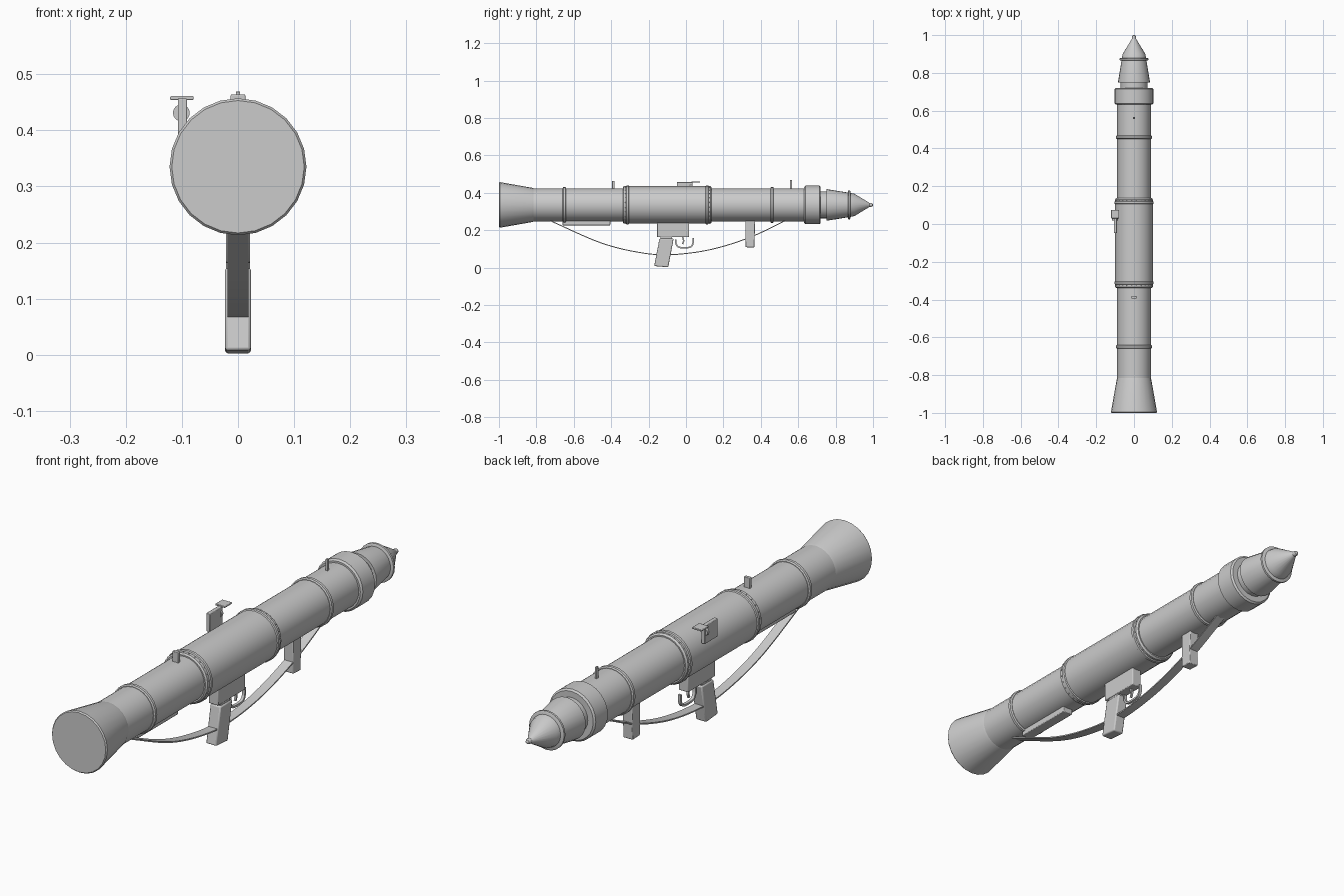
import bpy, bmesh, math
from mathutils import Vector, Matrix

if "Cube" in bpy.data.objects:
    bpy.data.objects.remove(bpy.data.objects["Cube"])

AXIS_Z = 0.335
grey = bpy.data.materials.new("light_grey_metal")
grey.use_nodes = True
COLOUR = (0.6, 0.6, 0.6, 1)
grey.diffuse_color = COLOUR
grey.node_tree.nodes["Principled BSDF"].inputs["Base Color"].default_value = COLOUR


def finish(name, bm, bevel=0.0):
    bmesh.ops.recalc_face_normals(bm, faces=bm.faces)
    mesh = bpy.data.meshes.new(name)
    bm.to_mesh(mesh)
    bm.free()
    mesh.materials.append(grey)
    obj = bpy.data.objects.new(name, mesh)
    bpy.context.collection.objects.link(obj)
    if bevel:
        mod = obj.modifiers.new("bevel", "BEVEL")
        mod.width, mod.segments = bevel, 2
    bpy.ops.object.select_all(action="DESELECT")
    obj.select_set(True)
    bpy.context.view_layer.objects.active = obj
    bpy.ops.object.shade_smooth_by_angle(angle=math.radians(35))
    return obj


def turned(name, profile, sides=24):
    """Closed solid turned about the barrel axis from (y, radius) points."""
    bm = bmesh.new()
    rings = []
    for y, r in profile:
        rings.append([bm.verts.new((r * math.sin(a), y, AXIS_Z + r * math.cos(a)))
                      for a in (2 * math.pi * i / sides for i in range(sides))])
    for a, b in zip(rings, rings[1:]):
        for i in range(sides):
            j = (i + 1) % sides
            bm.faces.new((a[i], a[j], b[j], b[i]))
    bm.faces.new(rings[0])
    bm.faces.new(rings[-1])
    return finish(name, bm)


def band(name, y, radius, half):
    """Rounded hoop around the barrel."""
    low = radius - 0.005
    return turned(name, [(y - half, low), (y - half * 0.6, radius),
                         (y + half * 0.6, radius), (y + half, low)])


def side_plate(name, outline, half_width, x=0.0, bevel=0.0):
    """Side outline of (y, z) points given thickness across x."""
    bm = bmesh.new()
    face = bm.faces.new([bm.verts.new((x - half_width, y, z)) for y, z in outline])
    moved = bmesh.ops.extrude_face_region(bm, geom=[face])["geom"]
    bmesh.ops.translate(bm, vec=(2 * half_width, 0, 0),
                        verts=[v for v in moved if isinstance(v, bmesh.types.BMVert)])
    return finish(name, bm, bevel)


def box(name, x, y0, y1, z0, z1, half_width, bevel=0.0):
    return side_plate(name, [(y0, z0), (y1, z0), (y1, z1), (y0, z1)], half_width, x, bevel)


def ribbon(name, points, half_width, thickness, steps=8):
    """Flat strip following a smooth side path."""
    pts = [Vector(p) for p in points]
    pts = [2 * pts[0] - pts[1]] + pts + [2 * pts[-1] - pts[-2]]
    path = []
    for a, b, c, d in zip(pts, pts[1:], pts[2:], pts[3:]):
        for s in range(steps):
            t = s / steps
            path.append(0.5 * (2 * b + (c - a) * t + (2 * a - 5 * b + 4 * c - d) * t * t
                               + (3 * b - a - 3 * c + d) * t ** 3))
    path.append(pts[-2])
    bm = bmesh.new()
    loops = []
    for i, p in enumerate(path):
        along = (path[min(i + 1, len(path) - 1)] - path[max(i - 1, 0)]).normalized()
        off = Vector((-along.y, along.x)) * thickness / 2
        loops.append([bm.verts.new((x, q.x, q.y)) for x, q in
                      ((-half_width, p - off), (half_width, p - off),
                       (half_width, p + off), (-half_width, p + off))])
    for a, b in zip(loops, loops[1:]):
        for i in range(4):
            j = (i + 1) % 4
            bm.faces.new((a[i], a[j], b[j], b[i]))
    bm.faces.new(loops[0])
    bm.faces.new(loops[-1])
    return finish(name, bm)


# Barrel, sleeve and flared exhaust
turned("barrel", [(-0.83, 0.089), (0.65, 0.089)])
turned("exhaust_bell", [(-1, 0.118), (-0.995, 0.122), (-0.825, 0.092), (-0.815, 0.089)])
turned("centre_sleeve", [(-0.338, 0.094), (-0.333, 0.1), (0.13, 0.1), (0.137, 0.094)])
turned("muzzle_collar", [(0.632, 0.096), (0.638, 0.103), (0.714, 0.103), (0.72, 0.096)])
for label, y, r in (("rear_band", -0.65, 0.096), ("sleeve_rear_band", -0.312, 0.104),
                    ("sleeve_front_band", 0.113, 0.104), ("front_band", 0.46, 0.096)):
    band(label, y, r, 0.009)

# Rivets around the sleeve bands
bm = bmesh.new()
for y in (-0.325, 0.126):
    for i in range(24):
        a = 2 * math.pi * (i + 0.5) / 24
        spot = Vector((0.1 * math.sin(a), y, AXIS_Z + 0.1 * math.cos(a)))
        bmesh.ops.create_icosphere(bm, subdivisions=1, radius=0.0025,
                                   matrix=Matrix.Translation(spot))
finish("sleeve_rivets", bm)

# Rocket in the muzzle
turned("rocket_neck", [(0.71, 0.072), (0.76, 0.072)])
turned("warhead", [(0.75, 0.084), (0.756, 0.084), (0.865, 0.066), (0.9, 0.06),
                   (0.984, 0.009)])
band("warhead_band", 0.872, 0.077, 0.007)
turned("nose_tip", [(0.976, 0.004), (0.981, 0.01), (0.99, 0.011), (0.997, 0.008), (1, 0.003)], 12)

# Trigger housing, grips and shoulder pad
box("trigger_housing", 0, -0.155, 0.017, 0.163, 0.25, 0.021, 0.003)
side_plate("pistol_grip", [(-0.17, 0.008), (-0.095, 0.002), (-0.066, 0.155),
                           (-0.142, 0.155)], 0.023, bevel=0.005)
box("grip_mount", 0, -0.135, -0.075, 0.14, 0.18, 0.018)
side_plate("foregrip", [(0.318, 0.109), (0.365, 0.107), (0.37, 0.255), (0.317, 0.255)],
           0.021, bevel=0.003)
box("shoulder_pad", 0, -0.66, -0.405, 0.226, 0.26, 0.022, 0.003)

# Trigger, guard and carrying strap
ribbon("trigger", [(-0.02, 0.17), (-0.013, 0.145), (-0.018, 0.125)], 0.004, 0.008)
ribbon("trigger_guard", [(-0.055, 0.15), (-0.052, 0.125), (-0.035, 0.108), (0.018, 0.108),
                         (0.036, 0.125), (0.038, 0.158)], 0.006, 0.008, 5)
ribbon("carrying_strap", [(-0.725, 0.25), (-0.46, 0.134), (-0.25, 0.081), (-0.08, 0.069),
                          (0.13, 0.096), (0.34, 0.161), (0.53, 0.25)], 0.019, 0.005)

# Iron sights on the top line
box("rear_sight", 0, -0.395, -0.381, 0.415, 0.464, 0.013, 0.002)
box("front_sight", 0, 0.556, 0.567, 0.415, 0.469, 0.004, 0.001)

# Folding sight on the side
box("side_sight_stem", -0.099, -0.048, 0.035, 0.385, 0.457, 0.008, 0.002)
box("side_sight_plate", -0.1, 0.03, 0.075, 0.454, 0.461, 0.021, 0.002)
bm = bmesh.new()
bmesh.ops.create_cone(bm, cap_ends=True, segments=16, radius1=0.015, radius2=0.015, depth=0.012,
                      matrix=Matrix.Translation((-0.101, 0.025, 0.431))
                      @ Matrix.Rotation(math.pi / 2, 4, "X"))
finish("side_sight_knob", bm)
